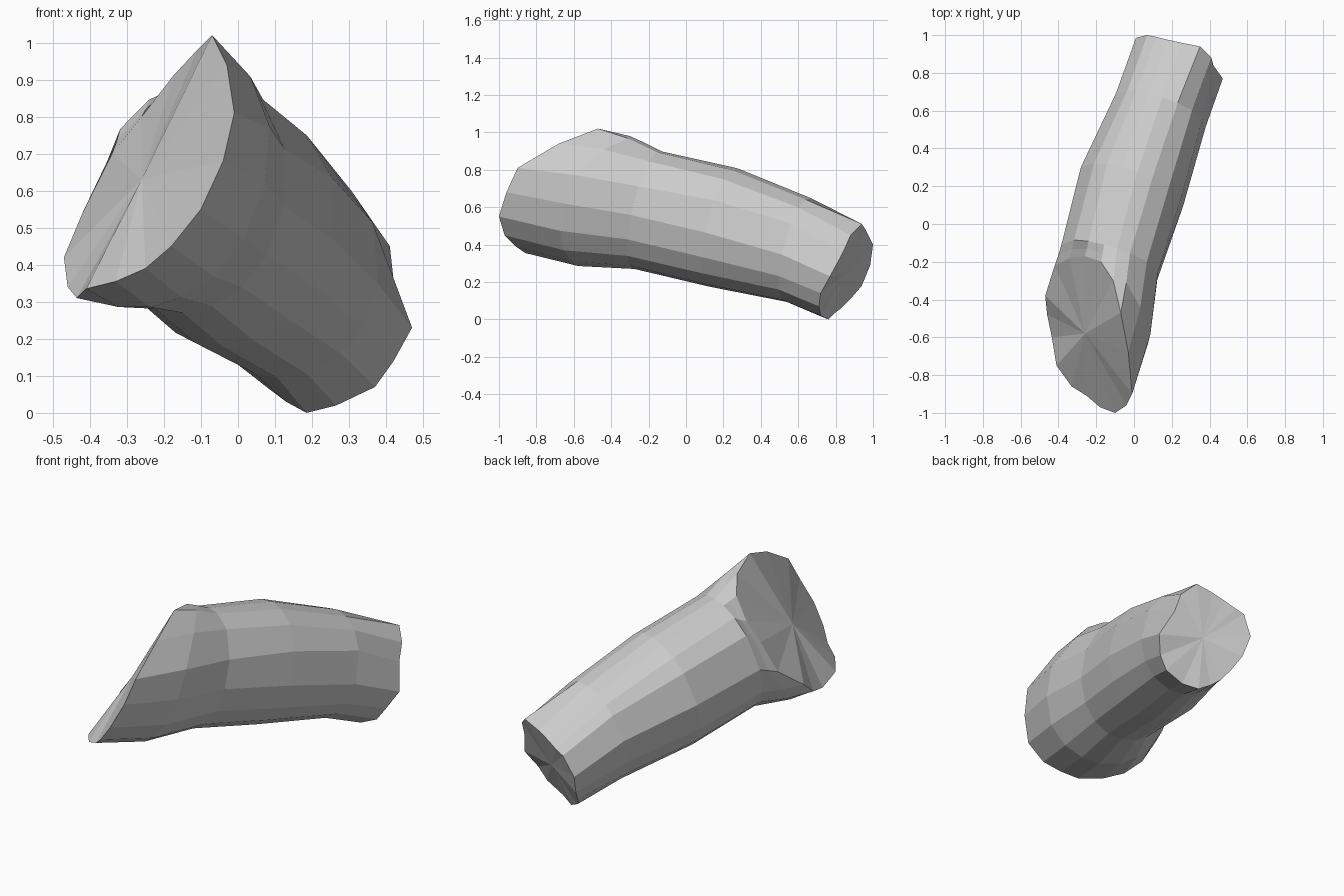
import bpy, bmesh, math
from mathutils import Vector

if "Cube" in bpy.data.objects:
    bpy.data.objects.remove(bpy.data.objects["Cube"])

# Local frame of the log: along, right and up
along = Vector((0.50, 1.43, -0.38)).normalized()
right = along.cross(Vector((0, 0, 1))).normalized()
up = right.cross(along)

# Slanted cut outlines, clockwise from the top
front_centre = Vector((-0.26, -0.58, 0.63))
front_rim = [Vector(p) for p in (
    (-.07, -.47, 1.02), (-.03, -.68, .94), (-.01, -.90, .81), (-.04, -.96, .68),
    (-.10, -1.0, .55), (-.18, -.97, .45), (-.25, -.91, .39), (-.33, -.86, .355),
    (-.41, -.75, .335), (-.435, -.60, .31), (-.46, -.48, .34), (-.47, -.38, .42),
    (-.42, -.22, .54), (-.34, -.18, .70), (-.26, -.17, .80), (-.175, -.20, .91),
    (-.11, -.30, .98))]
back_centre = Vector((0.24, 0.86, 0.25))
back_rim = [Vector(p) for p in (
    (.35, .94, .51), (.41, .88, .45), (.42, .84, .36), (.47, .77, .23),
    (.42, .72, .14), (.37, .71, .07), (.265, .72, .02), (.185, .76, 0),
    (.13, .79, .03), (.09, .83, .06), (.06, .88, .11), (.03, .94, .18),
    (.01, .985, .29), (.07, 1.0, .40), (.12, .99, .42), (.18, .975, .45),
    (.25, .96, .48))]
N = len(front_rim)


def angle(p, c):
    return math.atan2((p - c).dot(right), (p - c).dot(up)) % math.tau


def section(centre, ru, rv, t, bulge):
    """Oval trunk section whose corners follow the rim corners."""
    ring = []
    for f, b in zip(front_rim, back_rim):
        a, e = angle(f, front_centre), angle(b, back_centre)
        a += ((e - a + math.pi) % math.tau - math.pi) * t
        k = 1 + bulge * max(0, math.cos(a - math.radians(40))) ** 6
        ring.append(Vector(centre) + right * (ru * k * math.sin(a)) + up * (rv * k * math.cos(a)))
    return ring


neck = section((-0.13, -0.20, 0.58), .27, .32, .3, .10)
middle = section((-0.01, 0.20, 0.49), .29, .325, .55, .04)
tail = section((0.14, 0.60, 0.37), .255, .285, .8, .03)

# Flared foot between the front cut and the neck, bulging where it is long
foot = []
for f, n in zip(front_rim, neck):
    a = angle(f, front_centre)
    out = right * math.sin(a) + up * math.cos(a)
    foot.append(f.lerp(n, .5) + out * .06 * ((f - n).length - .15))

# Skin the rings and fan the two cut ends
bm = bmesh.new()
rings = [[bm.verts.new(p) for p in r] for r in (front_rim, foot, neck, middle, tail, back_rim)]
for r, s in zip(rings, rings[1:]):
    for i in range(N):
        j = (i + 1) % N
        bm.faces.new((r[i], r[j], s[j], s[i]))
for ring, centre in ((rings[0], front_centre), (rings[-1], back_centre)):
    hub = bm.verts.new(centre)
    for i in range(N):
        bm.faces.new((ring[i], ring[(i + 1) % N], hub))
bmesh.ops.recalc_face_normals(bm, faces=bm.faces)
mesh = bpy.data.meshes.new("log")
bm.to_mesh(mesh)
bm.free()
bpy.context.collection.objects.link(bpy.data.objects.new("log", mesh))
